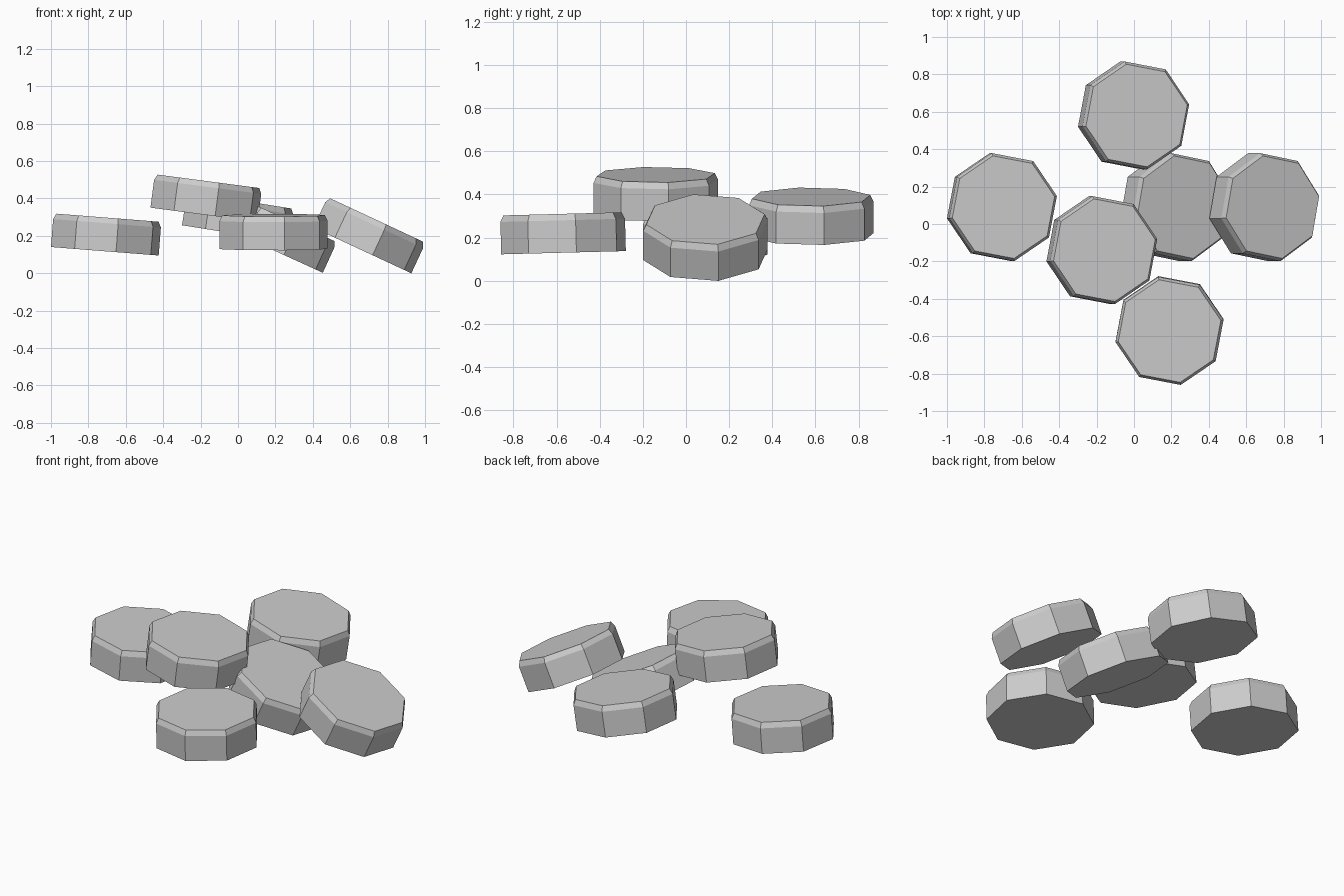
import bpy, bmesh
from math import radians
from mathutils import Matrix

cube = bpy.data.objects.get("Cube")
if cube:
    bpy.data.objects.remove(cube, do_unlink=True)

grey = bpy.data.materials.new("plain grey")
grey.use_nodes = True
colour = (0.6, 0.6, 0.6, 1)
grey.diffuse_color = colour
grey.node_tree.nodes["Principled BSDF"].inputs["Base Color"].default_value = colour

RADIUS, HALF, SIDES, YAW = 0.295, 0.09, 8, 11.7
INSET, DROP = 0.015, 0.03


def disc(name, centre, tilt_x, tilt_y):
    """Eight-sided disc with a steep chamfer round its upper rim."""
    bm = bmesh.new()
    rot = Matrix.Rotation(radians(YAW), 4, 'Z')
    bmesh.ops.create_cone(bm, cap_ends=True, segments=SIDES, radius1=RADIUS,
                          radius2=RADIUS, depth=2 * HALF - DROP)
    # put a vertex on +x before turning the disc
    first = max(bm.verts, key=lambda v: v.co.x).co
    snap = Matrix.Rotation(-first.xy.to_3d().to_2d().angle_signed((1, 0)) * -1, 4, 'Z')
    bmesh.ops.transform(bm, matrix=rot @ snap, verts=bm.verts)
    bmesh.ops.translate(bm, vec=(0, 0, -DROP / 2), verts=bm.verts)
    # chamfer: extrude the top cap upward and shrink it
    top = max(bm.faces, key=lambda f: f.calc_center_median().z)
    new = bmesh.ops.extrude_face_region(bm, geom=[top])["geom"]
    ring = [g for g in new if isinstance(g, bmesh.types.BMVert)]
    bmesh.ops.delete(bm, geom=[top], context='FACES')
    shrink = (RADIUS - INSET) / RADIUS
    for v in ring:
        v.co.x *= shrink
        v.co.y *= shrink
        v.co.z += DROP
    bmesh.ops.recalc_face_normals(bm, faces=bm.faces)
    mesh = bpy.data.meshes.new(name)
    bm.to_mesh(mesh)
    bm.free()
    mesh.materials.append(grey)
    ob = bpy.data.objects.new(name, mesh)
    ob.location = centre
    ob.rotation_euler = (radians(tilt_x), radians(tilt_y), 0)
    bpy.context.collection.objects.link(ob)


# scattered pile of discs
disc("front_disc", (0.19, -0.57, 0.22), 1.5, 0)
disc("left_disc", (-0.705, 0.09, 0.207), 0, 4.5)
disc("upper_disc", (-0.17, -0.14, 0.402), 0, 7.5)
disc("back_disc", (0, 0.58, 0.30), 0, 9)
disc("middle_disc", (0.228, 0.09, 0.204), 0, 24.5)
disc("right_disc", (0.703, 0.09, 0.203), 0, 25)
